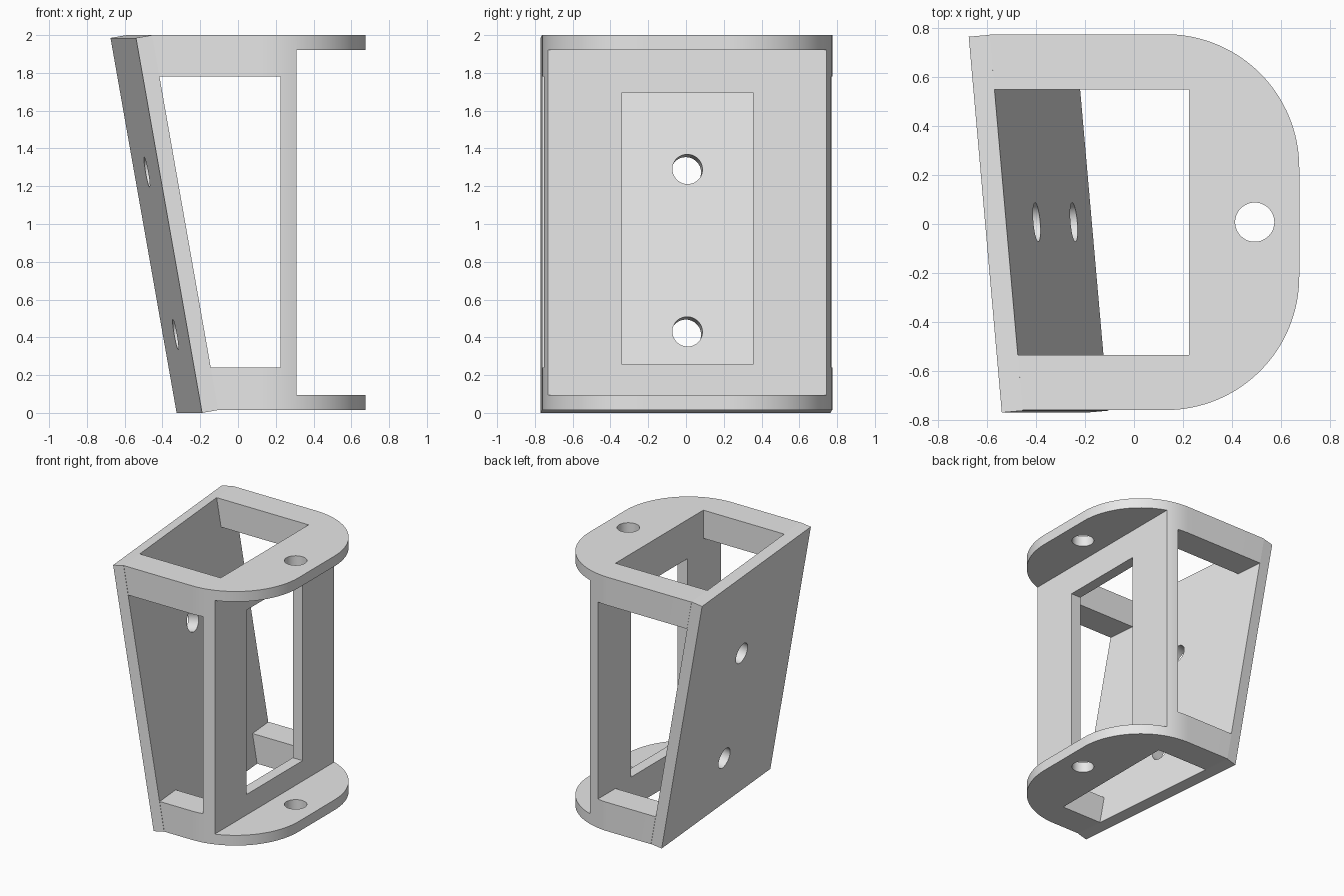
import bpy, bmesh, math
from mathutils import Vector

if "Cube" in bpy.data.objects:
    bpy.data.objects.remove(bpy.data.objects["Cube"], do_unlink=True)

grey = bpy.data.materials.new("light grey")
grey.use_nodes = True
grey.diffuse_color = (0.8, 0.8, 0.8, 1)
grey.node_tree.nodes["Principled BSDF"].inputs["Base Color"].default_value = grey.diffuse_color

MID_Y = 0.0075           # centre line of the frame
HALF_Y = 0.7675          # half depth of the frame
BOTTOM, TOP = 0.015, 2.0


def prism(name, points, offset):
    """Extrude a planar outline along a vector into a closed solid."""
    bm = bmesh.new()
    face = bm.faces.new([bm.verts.new(p) for p in points])
    res = bmesh.ops.extrude_face_region(bm, geom=[face], use_keep_orig=True)
    bmesh.ops.translate(bm, vec=offset, verts=[v for v in res["geom"] if isinstance(v, bmesh.types.BMVert)])
    bmesh.ops.recalc_face_normals(bm, faces=bm.faces)
    mesh = bpy.data.meshes.new(name)
    bm.to_mesh(mesh)
    bm.free()
    mesh.materials.append(grey)
    obj = bpy.data.objects.new(name, mesh)
    bpy.context.collection.objects.link(obj)
    return obj


def box(x0, x1, half_y, z0, z1):
    ys = (MID_Y - half_y, MID_Y + half_y)
    outline = [(x0, ys[0], z0), (x1, ys[0], z0), (x1, ys[1], z0), (x0, ys[1], z0)]
    return prism("cutter", outline, (0, 0, z1 - z0))


def rod(centre, axis, radius, length, sides=48):
    """Round cutter centred on a point and lying along an axis."""
    axis = Vector(axis).normalized()
    turn = axis.to_track_quat("Z", "Y")
    ring = [Vector(centre) - axis * length / 2
            + turn @ Vector((radius * math.cos(a), radius * math.sin(a), 0))
            for a in (2 * math.pi * i / sides for i in range(sides))]
    return prism("cutter", ring, axis * length)


def cut(obj, cutter):
    cutter.hide_render = True
    mod = obj.modifiers.new("cut", "BOOLEAN")
    mod.operation = "DIFFERENCE"
    mod.solver = "EXACT"
    mod.object = cutter
    bpy.context.view_layer.objects.active = obj
    bpy.ops.object.modifier_apply(modifier=mod.name)
    bpy.data.objects.remove(cutter, do_unlink=True)


# Tilted mounting plate: outer face spanned by two half edges, thickness inward
centre = Vector((-0.4325, -0.0025, 0.9925))
across = Vector((-0.0675, 0.7675, 0))
up = Vector((-0.175, 0, 0.9925))
inward = across.cross(up).normalized()
thickness = inward * 0.087


def tilted_slab(name, scale, start, depth):
    corners = [centre + start + scale * (a * across + b * up)
               for a, b in ((-1, -1), (1, -1), (1, 1), (-1, 1))]
    return prism(name, corners, depth)


plate = tilted_slab("mounting_plate", 1, Vector((0, 0, 0)), thickness)
for height in (0.43, 1.29):
    inner_x = -0.5225 + 0.1763 * (2 - height)
    cut(plate, rod((inner_x, MID_Y, height), inward, 0.08, 0.5))

# Frame: D-shaped outline with two rounded corners
RADIUS, RIGHT = 0.545, 0.675
outline = [(-1, -HALF_Y)]
for side in (-1, 1):
    arc = [(RIGHT - RADIUS + RADIUS * math.sin(t), side * (HALF_Y - RADIUS + RADIUS * math.cos(t)))
           for t in (math.pi / 2 * i / 32 for i in range(33))]
    outline += arc if side < 0 else arc[::-1]
outline.append((-1, HALF_Y))
frame = prism("bracket_frame", [(x, y + MID_Y, BOTTOM) for x, y in outline], (0, 0, TOP - BOTTOM))

cut(frame, box(0.31, 2, 2, 0.095, 1.92))          # gap between the two flanges
cut(frame, box(-2, 0.225, 0.5425, -1, 3))         # vertical shaft
cut(frame, box(-2, 0.225, 2, 0.24, 1.78))         # side windows
cut(frame, box(0.1, 0.5, 0.3475, 0.255, 1.695))   # window in the upright web
cut(frame, rod((0.493, MID_Y, 1), (0, 0, 1), 0.08, 4))  # flange holes
cut(frame, tilted_slab("cutter", 2, thickness, -2 * inward))  # trim to the plate

for obj in (frame, plate):
    bpy.ops.object.select_all(action="DESELECT")
    obj.select_set(True)
    bpy.context.view_layer.objects.active = obj
    bpy.ops.object.shade_smooth_by_angle(angle=math.radians(30))
